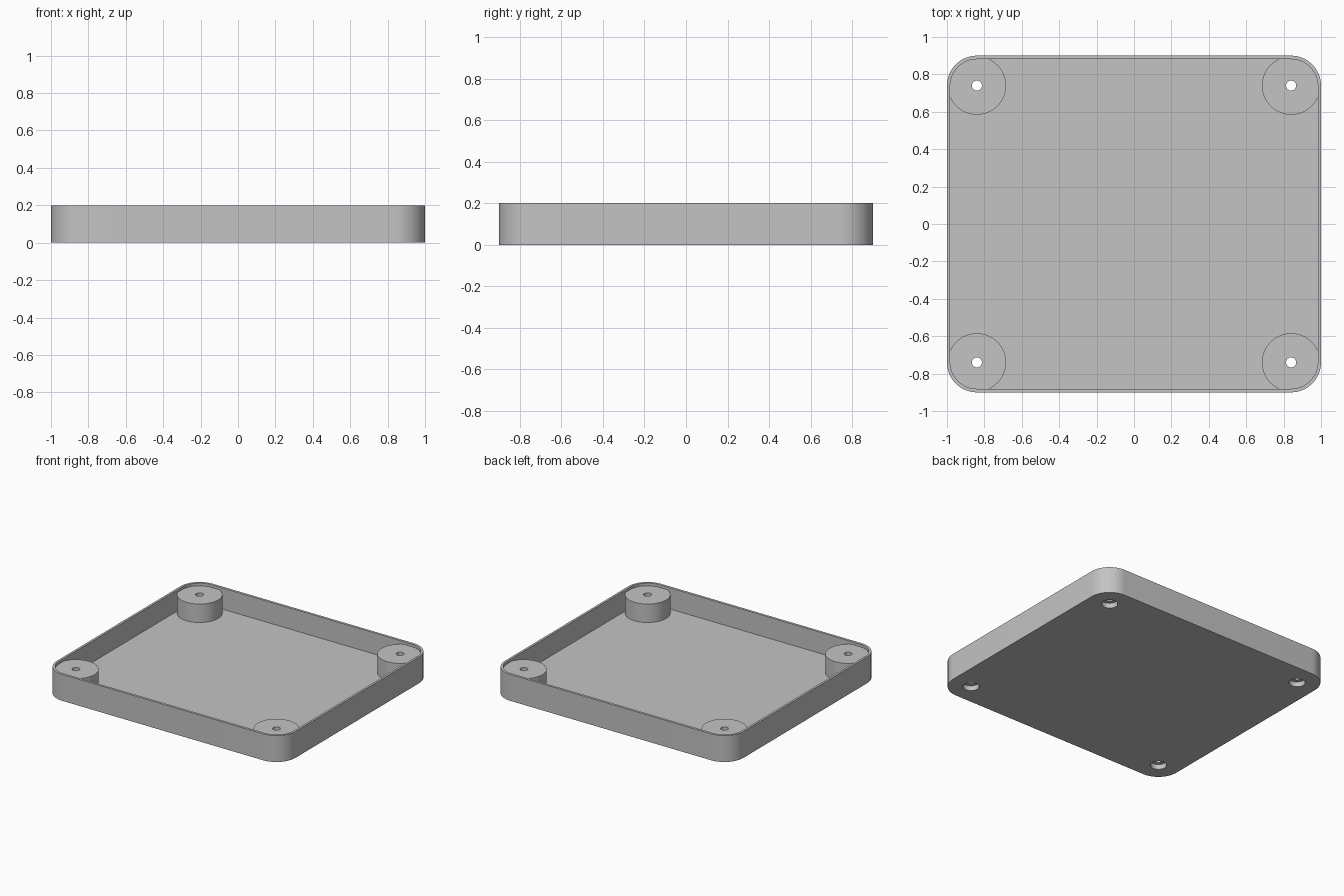
import bpy, bmesh, math

if "Cube" in bpy.data.objects:
    bpy.data.objects.remove(bpy.data.objects["Cube"], do_unlink=True)

HEIGHT, FLOOR, BOSS_TOP = 0.2, 0.04, 0.18
BOSS_X, BOSS_Y = 0.84, 0.74

grey = bpy.data.materials.new("plain grey")
grey.use_nodes = True
grey.diffuse_color = (0.55, 0.55, 0.55, 1)
grey.node_tree.nodes["Principled BSDF"].inputs["Base Color"].default_value = grey.diffuse_color


def prism(name, outline, z0, z1):
    """Extrude a closed outline from z0 to z1."""
    bm = bmesh.new()
    face = bm.faces.new([bm.verts.new((x, y, z0)) for x, y in outline])
    top = bmesh.ops.extrude_face_region(bm, geom=[face])["geom"]
    verts = [v for v in top if isinstance(v, bmesh.types.BMVert)]
    bmesh.ops.translate(bm, verts=verts, vec=(0, 0, z1 - z0))
    bmesh.ops.recalc_face_normals(bm, faces=bm.faces[:])
    mesh = bpy.data.meshes.new(name)
    bm.to_mesh(mesh)
    bm.free()
    mesh.materials.append(grey)
    obj = bpy.data.objects.new(name, mesh)
    bpy.context.scene.collection.objects.link(obj)
    return obj


def rounded_rect(hx, hy, r, steps=16):
    points = []
    for corner, (sx, sy) in enumerate([(1, 1), (-1, 1), (-1, -1), (1, -1)]):
        for i in range(steps + 1):
            a = math.pi / 2 * (corner + i / steps)
            points.append((sx * (hx - r) + r * math.cos(a), sy * (hy - r) + r * math.sin(a)))
    return points


def circle(cx, cy, r, steps):
    angles = [2 * math.pi * (i + 0.5) / steps for i in range(steps)]
    return [(cx + r * math.cos(a), cy + r * math.sin(a)) for a in angles]


def combine(target, tool, operation):
    """Apply a boolean and remove the helper object."""
    tool.hide_render = True
    mod = target.modifiers.new(operation, "BOOLEAN")
    mod.operation, mod.object, mod.solver = operation, tool, "EXACT"
    bpy.context.view_layer.update()
    result = bpy.data.meshes.new_from_object(
        target.evaluated_get(bpy.context.evaluated_depsgraph_get()))
    target.modifiers.clear()
    target.data = result
    bpy.data.objects.remove(tool, do_unlink=True)


# Shallow tray with thin walls
tray = prism("tray", rounded_rect(1, 0.9, 0.16), 0, HEIGHT)
combine(tray, prism("cavity", rounded_rect(0.983, 0.881, 0.143), FLOOR, HEIGHT + 0.1), "DIFFERENCE")

# Corner screw bosses with through holes and counterbores underneath
corners = [(sx * BOSS_X, sy * BOSS_Y) for sx in (-1, 1) for sy in (-1, 1)]
for x, y in corners:
    combine(tray, prism("boss", circle(x, y, 0.156, 64), FLOOR / 2, BOSS_TOP), "UNION")
    combine(tray, prism("screw_hole", circle(x, y, 0.027, 32), -0.1, HEIGHT + 0.1), "DIFFERENCE")
    combine(tray, prism("counterbore", circle(x, y, 0.056, 32), -0.1, 0.038), "DIFFERENCE")

# Smooth round walls, crisp edges
bpy.ops.object.select_all(action="DESELECT")
tray.select_set(True)
bpy.context.view_layer.objects.active = tray
bpy.ops.object.shade_smooth_by_angle(angle=math.radians(30))
